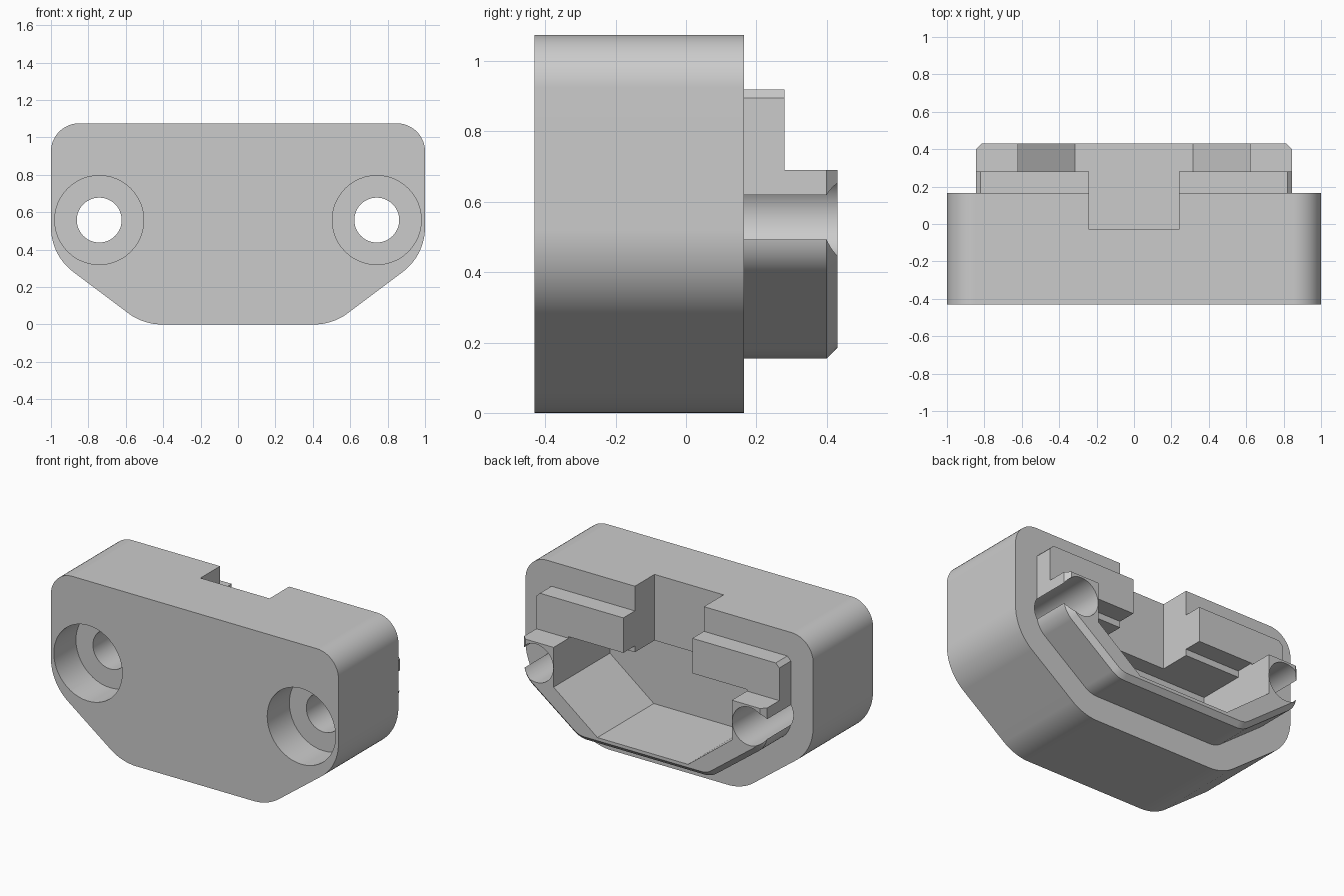
import bpy
import bmesh
import math
from mathutils import Vector

if "Cube" in bpy.data.objects:
    bpy.data.objects.remove(bpy.data.objects["Cube"], do_unlink=True)

grey = bpy.data.materials.new("plain grey")
grey.use_nodes = True
grey.diffuse_color = (0.6, 0.6, 0.6, 1)
grey.node_tree.nodes["Principled BSDF"].inputs["Base Color"].default_value = (0.6, 0.6, 0.6, 1)


def rounded(half):
    """Mirror half a profile of (x, z, radius, steps) corners and round each corner."""
    corners = half + [(-x, z, r, n) for x, z, r, n in reversed(half)]
    points = []
    for i, (x, z, r, n) in enumerate(corners):
        p = Vector((x, z))
        if r == 0:
            points.append(p)
            continue
        a = (Vector(corners[i - 1][:2]) - p).normalized()
        b = (Vector(corners[(i + 1) % len(corners)][:2]) - p).normalized()
        t = a.angle(b) / 2
        centre = p + (a + b).normalized() * r / math.sin(t)
        start = (p + a * r / math.tan(t) - centre).normalized()
        end = (p + b * r / math.tan(t) - centre).normalized()
        points += [centre + start.slerp(end, k / n).normalized() * r for k in range(n + 1)]
    return points


def outline(inset, top_radius, top_steps):
    """Housing outline, pulled inwards by a distance."""
    r = 0.3 - inset
    return rounded([
        (1 - inset, 1.075 - inset, top_radius, top_steps),
        (1 - inset, 0.37 + inset * 0.5, r, 12),
        (0.507 - inset / 3, inset, r, 12),
    ])


def loft(name, sections):
    """Solid through matching (y, points) sections."""
    bm = bmesh.new()
    rings = [[bm.verts.new((p.x, y, p.y)) for p in pts] for y, pts in sections]
    for r0, r1 in zip(rings, rings[1:]):
        for i in range(len(r0)):
            bm.faces.new((r0[i - 1], r0[i], r1[i], r1[i - 1]))
    bm.faces.new(rings[0])
    bm.faces.new(rings[-1])
    bmesh.ops.recalc_face_normals(bm, faces=bm.faces)
    mesh = bpy.data.meshes.new(name)
    bm.to_mesh(mesh)
    bm.free()
    mesh.materials.append(grey)
    obj = bpy.data.objects.new(name, mesh)
    bpy.context.collection.objects.link(obj)
    return obj


def prism(name, points, y0, y1):
    return loft(name, [(y0, points), (y1, points)])


def block(name, half_width, z0, z1, y0, y1):
    pts = rounded([(half_width, z1, 0, 0), (half_width, z0, 0, 0)])
    return prism(name, pts, y0, y1)


def disc(x, radius):
    turn = [math.tau * k / 48 for k in range(48)]
    return [Vector((x + radius * math.cos(a), 0.558 + radius * math.sin(a))) for a in turn]


def combine(target, tool, operation="DIFFERENCE"):
    bpy.ops.object.select_all(action="DESELECT")
    bpy.context.view_layer.objects.active = target
    target.select_set(True)
    mod = target.modifiers.new(operation.lower(), "BOOLEAN")
    mod.operation, mod.solver, mod.object = operation, "EXACT", tool
    tool.hide_render = True
    bpy.ops.object.modifier_apply(modifier=mod.name)
    bpy.data.objects.remove(tool, do_unlink=True)


# Rounded housing and the stepped, chamfered locating lip on its back
housing = prism("housing", outline(0, 0.15, 12), -0.43, 0.165)
rim = outline(0.155, 0.025, 1)
lip = loft("lip", [(0, rim), (0.40, rim), (0.43, outline(0.185, 0.025, 1))])
combine(lip, block("lip_step", 1.2, 0.69, 1.3, 0.28, 0.6))
combine(housing, lip, "UNION")

# Cavity open to the back, a little taller behind the lip, and the notch through the top wall
cavity = rounded([(0.62, 0.66, 0, 0), (0.62, 0.44, 0, 0), (0.315, 0.205, 0, 0)])
combine(housing, prism("cavity", cavity, -0.13, 0.7))
combine(housing, block("cavity_mouth", 0.62, 0.5, 0.70, 0.165, 0.7))
combine(housing, block("notch", 0.24, 0.5, 1.3, -0.03, 0.7))

# Screw holes with counterbores in the front
for x in (-0.742, 0.742):
    combine(housing, prism("screw_hole", disc(x, 0.12), -0.6, 0.7))
    combine(housing, prism("counterbore", disc(x, 0.238), -0.6, -0.21))

# Smooth the rounded corners, keep flat faces flat
bpy.ops.object.shade_smooth_by_angle(angle=math.radians(25))
weighted = housing.modifiers.new("flat_faces", "WEIGHTED_NORMAL")
weighted.keep_sharp = True
